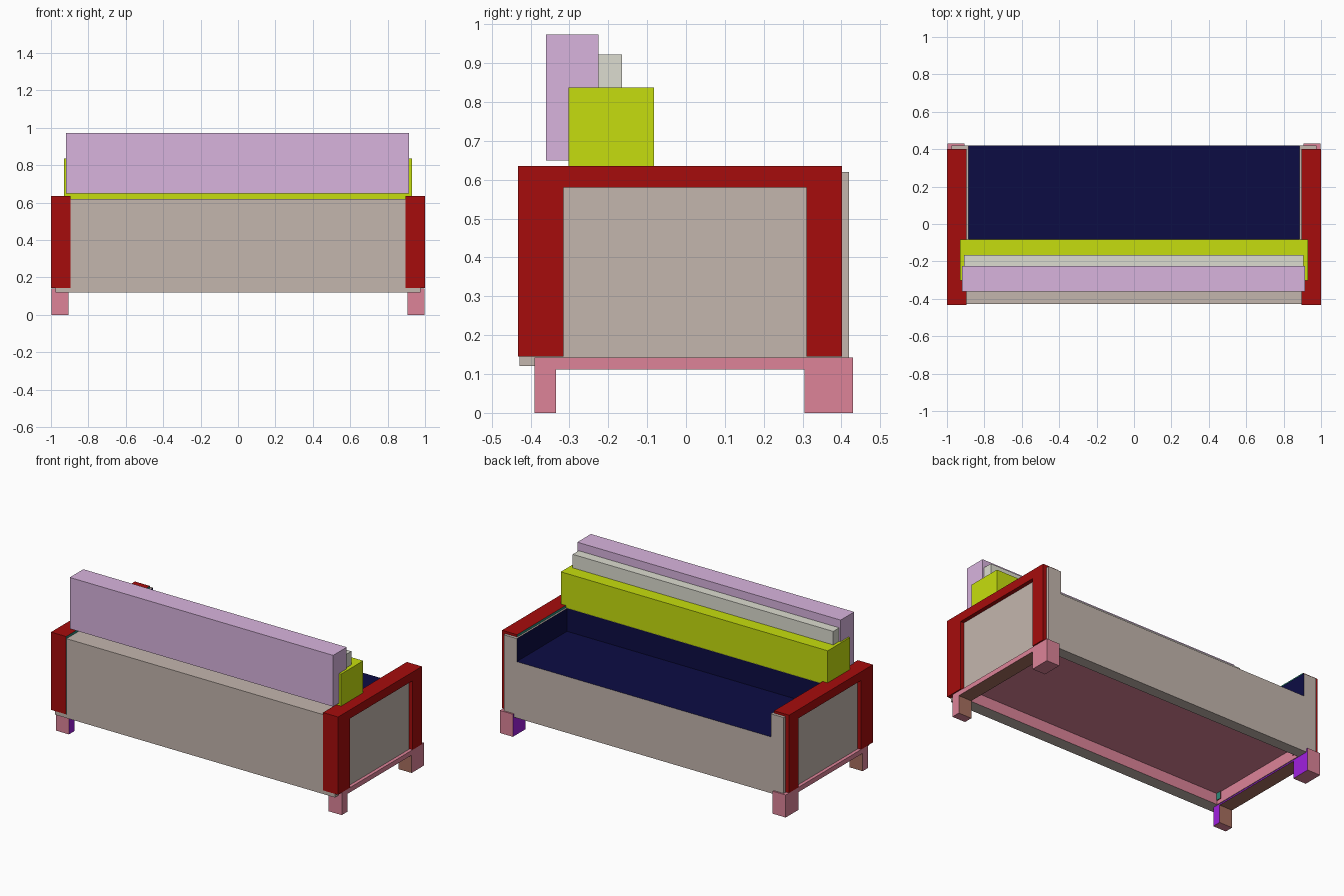
import bpy, bmesh

if "Cube" in bpy.data.objects:
    bpy.data.objects.remove(bpy.data.objects["Cube"])


def material(name, hexcol):
    def lin(c):
        return c / 12.92 if c <= 0.04045 else ((c + 0.055) / 1.055) ** 2.4
    m = bpy.data.materials.new(name)
    m.diffuse_color = [lin(int(hexcol[i:i + 2], 16) / 255) for i in (0, 2, 4)] + [1]
    m.use_nodes = True
    m.node_tree.nodes["Principled BSDF"].inputs["Base Color"].default_value = m.diffuse_color
    return m


TAUPE = material("taupe_fabric", "C4B6AE")
NAVY = material("navy_fabric", "0C0C44")
RED = material("red_arm", "A60C0C")
TEAL = material("teal_lining", "2E8B7A")
PINK = material("pink_base", "DD8499")
PURPLE = material("purple_inner", "A020E0")
BROWN = material("brown_inner", "A87060")
LILAC = material("lilac_cushion", "D8B4DE")
GREY = material("grey_cushion", "DCDCD0")
LIME = material("lime_cushion", "C6DE0E")


def profile(name, pts, x0, x1, mats, inner_edges=()):
    """Extrude a (y, z) outline from x0 to x1.
    mats: main, face at x0, edges listed in inner_edges."""
    bm = bmesh.new()
    a = [bm.verts.new((x0, y, z)) for y, z in pts]
    b = [bm.verts.new((x1, y, z)) for y, z in pts]
    bm.faces.new(a).material_index = 1 if len(mats) > 1 else 0
    bm.faces.new(b)
    n = len(pts)
    for i in range(n):
        j = (i + 1) % n
        f = bm.faces.new((a[i], a[j], b[j], b[i]))
        f.material_index = 2 if i in inner_edges else 0
    bmesh.ops.recalc_face_normals(bm, faces=bm.faces)
    me = bpy.data.meshes.new(name)
    bm.to_mesh(me)
    bm.free()
    for m in mats:
        me.materials.append(m)
    ob = bpy.data.objects.new(name, me)
    bpy.context.collection.objects.link(ob)
    return ob


def box(name, x, y, z, mat):
    return profile(name, [(y[0], z[0]), (y[1], z[0]), (y[1], z[1]), (y[0], z[1])],
                   x[0], x[1], [mat])


# Sofa body with the seat well and the hollow underside cut out
body = box("sofa_body", (-0.975, 0.975), (-0.428, 0.42), (0.12, 0.62), TAUPE)
cutters = [
    box("seat_well", (-0.885, 0.885), (-0.08, 0.6), (0.475, 0.8), NAVY),
    box("base_hollow", (-0.9, 0.9), (-0.35, 0.35), (0.0, 0.19), PINK),
]
for c in cutters:
    c.hide_render = True
    body.data.materials.append(c.data.materials[0])
    mod = body.modifiers.new(c.name, "BOOLEAN")
    mod.operation = "DIFFERENCE"
    mod.solver = "EXACT"
    mod.material_mode = "TRANSFER"
    mod.object = c
bpy.context.view_layer.update()
cut_mesh = bpy.data.meshes.new_from_object(
    body.evaluated_get(bpy.context.evaluated_depsgraph_get()))
body.modifiers.clear()
body.data = cut_mesh
for c in cutters:
    bpy.data.objects.remove(c)

# Arms and leg frames, one of each per side
arm = [(-0.432, 0.145), (-0.315, 0.145), (-0.315, 0.58), (0.31, 0.58),
       (0.31, 0.145), (0.402, 0.145), (0.402, 0.635), (-0.432, 0.635)]
legs = [(-0.39, 0), (-0.335, 0), (-0.335, 0.112), (0.305, 0.112),
        (0.305, 0), (0.43, 0), (0.43, 0.142), (-0.39, 0.142)]
for side, s in (("left", -1), ("right", 1)):
    profile(side + "_arm", arm, s * 0.895, s * 1.0, [RED, TEAL])
    profile(side + "_leg_frame", legs, s * 0.905, s * 0.996,
            [PINK, PURPLE, BROWN], (1, 2, 3))

# Back cushions
box("front_back_cushion", (-0.93, 0.93), (-0.302, -0.082), (0.62, 0.837), LIME)
box("middle_back_cushion", (-0.91, 0.905), (-0.28, -0.165), (0.65, 0.922), GREY)
box("rear_back_cushion", (-0.92, 0.915), (-0.36, -0.225), (0.65, 0.973), LILAC)
